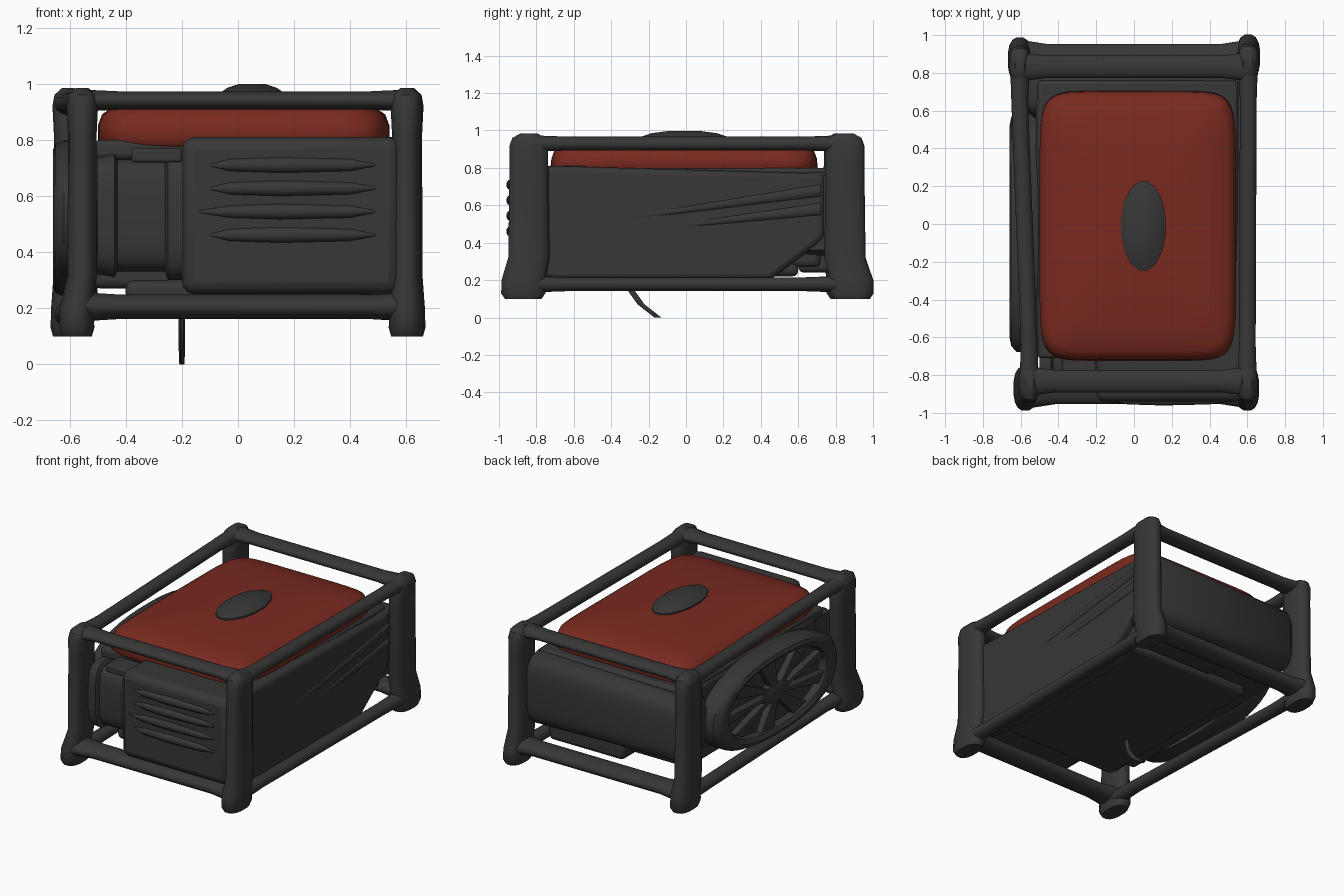
import bpy, bmesh, math
from mathutils import Vector as V

if "Cube" in bpy.data.objects:
    bpy.data.objects.remove(bpy.data.objects["Cube"])


def material(name, rgb):
    m = bpy.data.materials.new(name)
    m.diffuse_color = (*rgb, 1)
    m.use_nodes = True
    m.node_tree.nodes["Principled BSDF"].inputs["Base Color"].default_value = m.diffuse_color
    return m


GREY = material("charcoal", (0.038, 0.038, 0.038))
RED = material("tank red", (0.19, 0.023, 0.014))


def finish(name, bm, mat, bevel=0.0, angle=40):
    bmesh.ops.recalc_face_normals(bm, faces=bm.faces)
    me = bpy.data.meshes.new(name)
    bm.to_mesh(me)
    bm.free()
    me.materials.append(mat)
    ob = bpy.data.objects.new(name, me)
    bpy.context.collection.objects.link(ob)
    if bevel:
        b = ob.modifiers.new("bevel", "BEVEL")
        b.width, b.segments = bevel, 3
    bpy.ops.object.select_all(action='DESELECT')
    bpy.context.view_layer.objects.active = ob
    ob.select_set(True)
    bpy.ops.object.shade_smooth_by_angle(angle=math.radians(angle))
    return ob


def loft(name, rings, axis, mat=GREY, n=16, power=1.0, angle=40):
    """Skin (centre, radius_a, radius_b) sections lying across the axis."""
    a, b = {'x': (V((0, 1, 0)), V((0, 0, 1))), 'y': (V((1, 0, 0)), V((0, 0, 1))),
            'z': (V((1, 0, 0)), V((0, 1, 0)))}[axis]
    bm = bmesh.new()
    loops = []
    for c, ra, rb in rings:
        loop = []
        for i in range(n):
            t = 2 * math.pi * (i + 0.5) / n
            co, si = math.cos(t), math.sin(t)
            co = math.copysign(abs(co) ** power, co)
            si = math.copysign(abs(si) ** power, si)
            loop.append(bm.verts.new(V(c) + a * (co * ra) + b * (si * rb)))
        loops.append(loop)
    for p, q in zip(loops, loops[1:]):
        for i in range(n):
            j = (i + 1) % n
            bm.faces.new((p[i], p[j], q[j], q[i]))
    bm.faces.new(loops[0])
    bm.faces.new(loops[-1])
    return finish(name, bm, mat, angle=angle)


def box(name, lo, hi, bevel=0.03):
    bm = bmesh.new()
    bmesh.ops.create_cube(bm, size=1)
    for v in bm.verts:
        v.co = V([(l + h) / 2 + c * (h - l) for c, l, h in zip(v.co, lo, hi)])
    return finish(name, bm, GREY, bevel)


def prism(name, pts, lo, hi, bevel=0.02):
    """Extrude a (y, z) outline along x."""
    bm = bmesh.new()
    f = bm.faces.new([bm.verts.new((lo, p, z)) for p, z in pts])
    r = bmesh.ops.extrude_face_region(bm, geom=[f])
    for v in r['geom']:
        if isinstance(v, bmesh.types.BMVert):
            v.co.x = hi
    return finish(name, bm, GREY, bevel)


# corner posts with flared feet and pinched tops
corners = {"front_left": (-0.555, -0.84, -0.02, -0.03), "front_right": (0.6, -0.84, 0.0, -0.03),
           "back_left": (-0.605, 0.84, 0.0, 0.03), "back_right": (0.605, 0.85, 0.0, 0.035)}
for name, (x, y, dx, dy) in corners.items():
    loft("post_" + name, [
        ((x + dx, y + dy, 0.10), 0.055, 0.10), ((x + dx, y + dy, 0.13), 0.064, 0.12),
        ((x + dx, y + dy, 0.20), 0.062, 0.118), ((x, y, 0.32), 0.053, 0.112),
        ((x, y, 0.82), 0.052, 0.105), ((x, y, 0.92), 0.057, 0.105),
        ((x, y, 0.96), 0.05, 0.09), ((x, y, 0.985), 0.022, 0.045)], 'z', power=0.8)

# frame rails
for side, sy in (("front", -1), ("back", 1)):
    l, r = corners[side + "_left"], corners[side + "_right"]
    for lev, z, y, rad in (("top", 0.94, 0.832, 0.06), ("bottom", 0.205, 0.88, 0.075)):
        zr = 0.033 if lev == "top" else 0.044
        loft(f"{side}_{lev}_rail", [((l[0], sy * y, z), rad * 1.3, zr * 1.2),
             ((l[0] + 0.14, sy * y, z), rad, zr), ((r[0] - 0.14, sy * y, z), rad, zr),
             ((r[0], sy * y, z), rad * 1.3, zr * 1.2)], 'x')
for side in ("left", "right"):
    f, b = corners["front_" + side], corners["back_" + side]
    for lev, z, zr in (("top", 0.93, 0.038), ("bottom", 0.178, 0.038)):
        loft(f"{side}_{lev}_rail", [((f[0], f[1], z), 0.052, zr * 1.2),
             ((f[0], f[1] + 0.2, z), 0.045, zr), ((b[0], b[1] - 0.2, z), 0.045, zr),
             ((b[0], b[1], z), 0.052, zr * 1.2)], 'y')

# fuel tank, a softly domed rounded block, with cap and tray
loft("fuel_tank", [((0.02, -0.01, z), a, b) for z, a, b in (
    (0.76, 0.49, 0.69), (0.80, 0.52, 0.715), (0.85, 0.52, 0.71), (0.89, 0.505, 0.695),
    (0.912, 0.475, 0.66), (0.935, 0.38, 0.54), (0.952, 0.22, 0.32), (0.958, 0.05, 0.08))],
    'z', RED, 48, 0.24, 60)
loft("tank_cap", [((0.05, -0.01, z), a, b) for z, a, b in (
    (0.94, 0.12, 0.24), (0.965, 0.12, 0.24), (0.985, 0.09, 0.18), (0.998, 0.05, 0.08))], 'z')
box("tank_tray", (-0.51, -0.71, 0.73), (0.55, 0.76, 0.80), 0.02)

# engine body
box("engine_block", (-0.52, -0.62, 0.27), (0.54, 0.72, 0.78))
box("floor_plate", (-0.40, -0.70, 0.22), (0.54, 0.60, 0.30))
prism("right_panel", [(-0.92, 0.25), (-0.70, 0.20), (0.45, 0.20), (0.74, 0.42),
                      (0.74, 0.77), (-0.70, 0.81), (-0.92, 0.79)], 0.44, 0.595, 0.03)

# diagonal creases in the right panel
for i, (y0, z0, y1, z1) in enumerate(((-0.6, 0.49, 0.72, 0.68), (-0.3, 0.46, 0.72, 0.58))):
    loft(f"panel_crease_{i}", [((0.585, y0, z0), 0.004, 0.004),
         ((0.59, (y0 + y1) / 2, (z0 + z1) / 2), 0.012, 0.02),
         ((0.59, y1, z1), 0.016, 0.035)], 'y', n=10)

# front silencer with louvres
box("silencer", (-0.2, -0.94, 0.25), (0.58, -0.5, 0.81), 0.045)
for i in range(4):
    z = 0.71 - 0.083 * i
    s = -0.04 if i == 2 else 0
    loft(f"louvre_{i}", [((x, -0.938, z), a, b) for x, a, b in (
        (-0.10 + s, 0.004, 0.004), (-0.03, 0.018, 0.022), (0.15, 0.024, 0.028),
        (0.4, 0.018, 0.022), (0.49, 0.004, 0.004))], 'x', n=10)

# front left housing with stepped rounded face
loft("recoil_housing", [((x, -0.70, 0.53), a, b) for x, a, b in (
    (-0.50, 0.15, 0.21), (-0.44, 0.16, 0.22), (-0.43, 0.13, 0.20), (-0.26, 0.13, 0.20),
    (-0.25, 0.16, 0.23), (-0.18, 0.16, 0.23))], 'x', n=24, power=0.5)
box("recess_header", (-0.38, -0.84, 0.72), (-0.2, -0.5, 0.77), 0.01)

# rounded rear housing
loft("rear_housing", [((x, 0.72, 0.56), a, b) for x, a, b in (
    (-0.56, 0.13, 0.18), (-0.52, 0.16, 0.21), (0.53, 0.16, 0.23), (0.58, 0.14, 0.2))],
    'x', n=24, power=0.5)
box("rear_bracket", (-0.10, 0.60, 0.24), (0.45, 0.80, 0.36), 0.03)

# oval fan shroud on the left side
CY, CZ, RY, RZ = -0.04, 0.52, 0.64, 0.28
loft("fan_shroud", [((x, CY, CZ), RY * s, RZ * s) for x, s in (
    (-0.50, 0.97), (-0.53, 1.0), (-0.62, 1.0), (-0.65, 0.95), (-0.66, 0.87),
    (-0.645, 0.79), (-0.60, 0.76), (-0.59, 0.02))], 'x', n=40, power=0.85)
loft("fan_hub", [((x, CY, CZ), RY * s, RZ * s) for x, s in (
    (-0.57, 0.24), (-0.63, 0.22), (-0.645, 0.12))], 'x', n=20)
for i in range(9):
    t = 2 * math.pi * i / 9
    pts = [(CY + RY * r * math.cos(t + d), CZ + RZ * r * math.sin(t + d))
           for r, d in ((0.15, -0.25), (0.8, -0.14), (0.8, 0.16), (0.15, 0.3))]
    prism(f"fan_blade_{i}", pts, -0.635, -0.58, 0.006)

# bent drain lever hanging below
loft("drain_lever", [((-0.2, y, z), a, 0.02) for y, z, a in (
    (-0.32, 0.26, 0.013), (-0.29, 0.14, 0.013), (-0.24, 0.07, 0.013), (-0.15, 0.0, 0.01))],
    'z', n=8)
